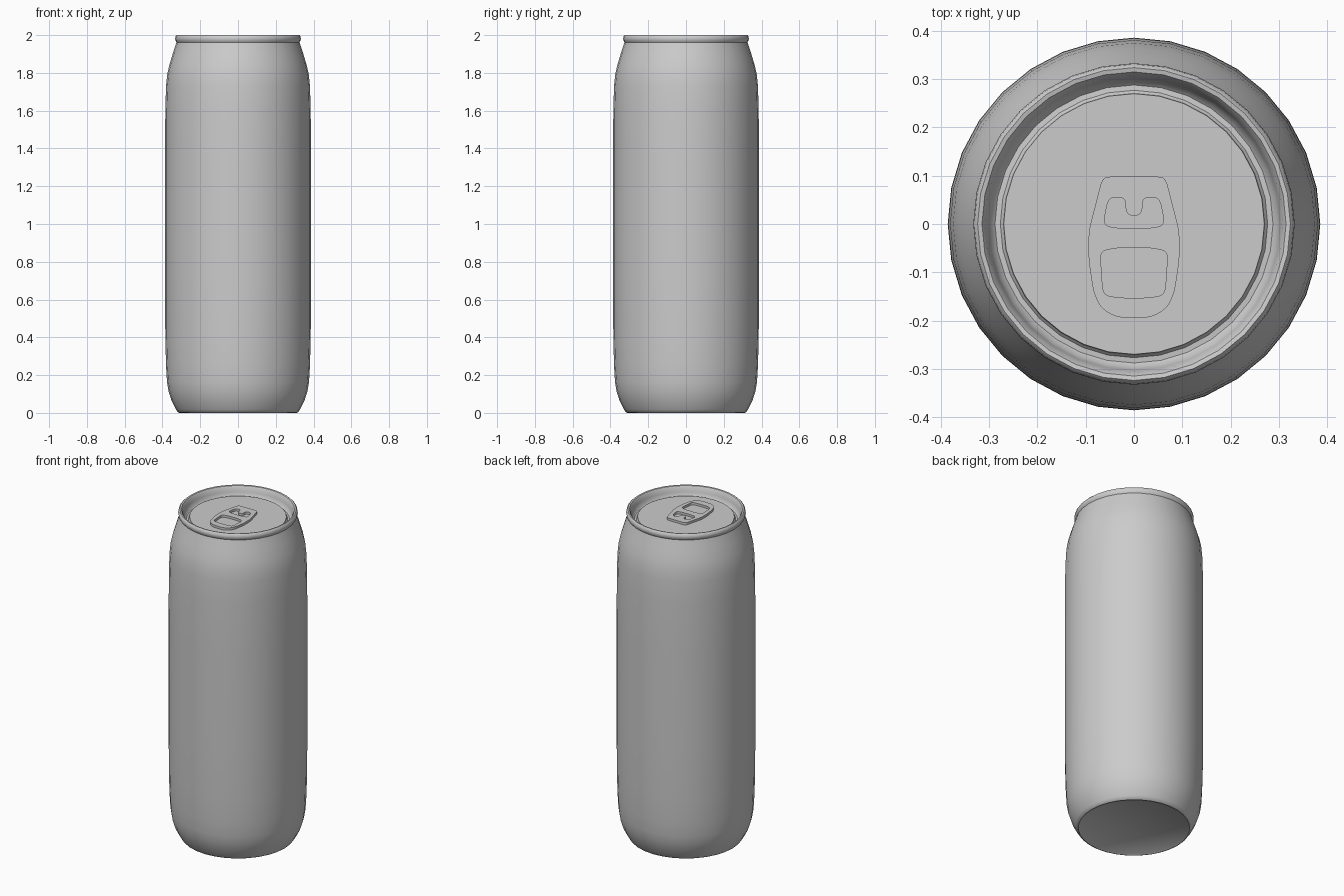
import bpy, bmesh
from math import pi, radians
from mathutils import Matrix, Vector

if "Cube" in bpy.data.objects:
    bpy.data.objects.remove(bpy.data.objects["Cube"])

SIDES = 32


def finish(obj, angle):
    bpy.ops.object.select_all(action='DESELECT')
    obj.select_set(True)
    bpy.context.view_layer.objects.active = obj
    bpy.ops.object.shade_smooth_by_angle(angle=radians(angle))


def lathe(name, profile, angle=40):
    """Revolve (radius, z) points around the z axis."""
    bm = bmesh.new()
    vs = [bm.verts.new((r, 0, z)) for r, z in profile]
    es = [bm.edges.new(p) for p in zip(vs, vs[1:])]
    bmesh.ops.spin(bm, geom=vs + es, cent=(0, 0, 0), axis=(0, 0, 1),
                   angle=2 * pi, steps=SIDES)
    bmesh.ops.remove_doubles(bm, verts=bm.verts, dist=1e-4)
    bmesh.ops.recalc_face_normals(bm, faces=bm.faces)
    mesh = bpy.data.meshes.new(name)
    bm.to_mesh(mesh)
    bm.free()
    obj = bpy.data.objects.new(name, mesh)
    bpy.context.collection.objects.link(obj)
    finish(obj, angle)
    return obj


def rounded_loop(half, cut=0.25, passes=2):
    """Mirror a half outline across x = 0 and round its corners."""
    pts = [Vector(p) for p in half] + [Vector((-x, y)) for x, y in reversed(half)]
    for _ in range(passes):
        out = []
        for a, b in zip(pts, pts[1:] + pts[:1]):
            d = b - a
            c = min(cut * d.length, 0.008)
            out += [a + d.normalized() * c, b - d.normalized() * c]
        pts = out
    return pts


# Shell: base, wall, neck, rolled rim and the wall dropping to the groove
lathe("can_body", [
    (0, 0.004), (0.305, 0.004), (0.31, 0.0), (0.318, 0.003), (0.328, 0.018),
    (0.352, 0.065), (0.368, 0.115), (0.376, 0.165), (0.381, 0.25), (0.385, 0.40),
    (0.386, 0.70), (0.386, 1.30), (0.385, 1.60), (0.381, 1.73), (0.375, 1.79),
    (0.364, 1.84), (0.346, 1.90), (0.331, 1.945), (0.326, 1.962),
    (0.331, 1.97), (0.333, 1.98), (0.331, 1.993), (0.324, 2.0),
    (0.315, 1.998), (0.308, 1.988), (0.303, 1.965), (0.297, 1.943), (0.288, 1.935),
])

# Lid: groove bottom and raised centre panel
lathe("lid_panel", [
    (0.288, 1.935), (0.277, 1.936), (0.272, 1.942), (0.27, 1.955), (0, 1.955),
], angle=30)

# Pull tab: outline with a finger hole and a hole around the rivet tongue
outline = [(0.065, 0.098), (0.082, 0.032), (0.094, -0.015), (0.094, -0.075),
           (0.084, -0.142), (0.068, -0.175), (0.035, -0.194)]
finger_hole = [(0.03, -0.049), (0.070, -0.056), (0.064, -0.147), (0.03, -0.153)]
tongue_hole = [(0.018, 0.055), (0.053, 0.055), (0.064, -0.003), (0.03, -0.009)]
tongue_loop = tongue_hole[::-1] + [(0.018, 0.030), (0.010, 0.017)]

curve = bpy.data.curves.new("pull_tab", 'CURVE')
curve.dimensions = '2D'
curve.fill_mode = 'BOTH'
curve.extrude = 0.007
for half in (outline, finger_hole, tongue_loop):
    pts = rounded_loop(half)
    spline = curve.splines.new('POLY')
    spline.points.add(len(pts) - 1)
    for p, co in zip(spline.points, pts):
        p.co = (co.x, co.y, 0, 1)
    spline.use_cyclic_u = True
tab = bpy.data.objects.new("pull_tab", curve)
tab.location = (0, 0, 1.962)
bpy.context.collection.objects.link(tab)
bpy.ops.object.select_all(action='DESELECT')
tab.select_set(True)
bpy.context.view_layer.objects.active = tab
bpy.ops.object.convert(target='MESH')
finish(bpy.context.view_layer.objects.active, 35)
